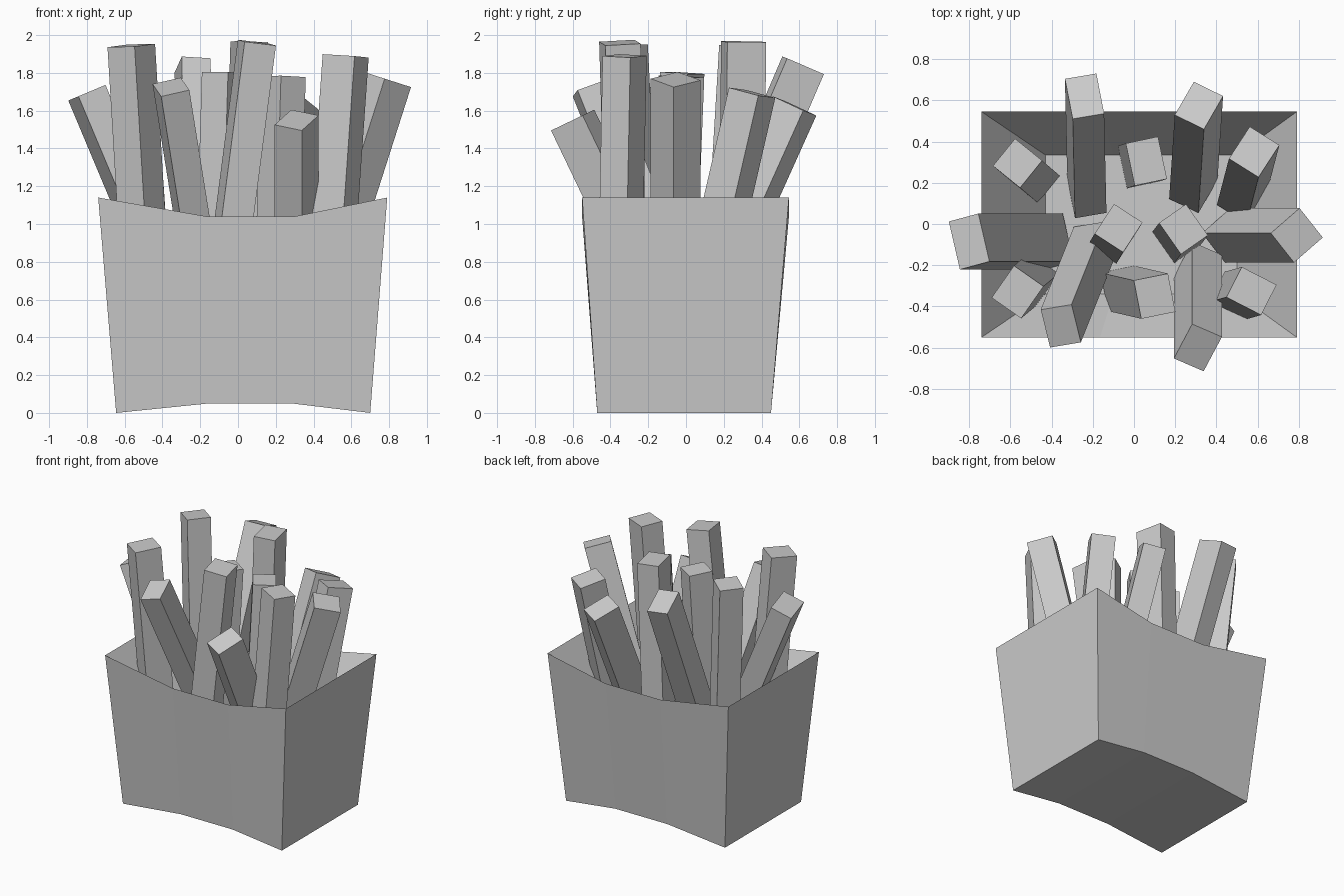
import bpy, bmesh
from math import cos, sin, radians
from mathutils import Vector

if "Cube" in bpy.data.objects:
    bpy.data.objects.remove(bpy.data.objects["Cube"])


def finish(bm, name):
    bmesh.ops.recalc_face_normals(bm, faces=bm.faces)
    me = bpy.data.meshes.new(name)
    bm.to_mesh(me)
    bm.free()
    ob = bpy.data.objects.new(name, me)
    bpy.context.collection.objects.link(ob)
    return ob


# Carton: three arched rings (base, rim, inner floor) bridged and capped
def ring(bm, xs, y0, y1, zs):
    front = [bm.verts.new((x, y0, z)) for x, z in zip(xs, zs)]
    back = [bm.verts.new((x, y1, z)) for x, z in zip(xs, zs)]
    return front + back[::-1]


FLOOR = 0.72
bm = bmesh.new()
base = ring(bm, (-0.645, -0.155, 0.285, 0.70), -0.47, 0.45, (0, 0.05, 0.05, 0))
rim = ring(bm, (-0.74, -0.165, 0.30, 0.79), -0.55, 0.545, (1.14, 1.04, 1.04, 1.14))
floor = ring(bm, (-0.43, -0.10, 0.20, 0.50), -0.34, 0.335, (FLOOR,) * 4)
for lo, hi in ((base, rim), (rim, floor)):
    for i in range(8):
        j = (i + 1) % 8
        bm.faces.new((lo[i], lo[j], hi[j], hi[i]))
for cap in (base, floor):
    for i in range(3):
        bm.faces.new((cap[i], cap[i + 1], cap[6 - i], cap[7 - i]))
finish(bm, "carton")


# Fries: square-cut sticks leaning out of the carton
def fry(name, x, y, z, lean_x, lean_y, yaw, w, d):
    axis = Vector((lean_x, lean_y, 1)).normalized()
    u = Vector((cos(radians(yaw)), sin(radians(yaw)), 0))
    u = (u - axis * u.dot(axis)).normalized()
    v = axis.cross(u)
    top = Vector((x, y, z))
    bottom = top - axis * ((z - FLOOR) / axis.z)
    bm = bmesh.new()
    ends = [[bm.verts.new(c + u * (w / 2 * a) + v * (d / 2 * b))
             for a, b in ((-1, -1), (1, -1), (1, 1), (-1, 1))] for c in (bottom, top)]
    for e in ends:
        bm.faces.new(e)
    for i in range(4):
        j = (i + 1) % 4
        bm.faces.new((ends[0][i], ends[0][j], ends[1][j], ends[1][i]))
    finish(bm, name)


# top centre x, y, z, lean x, lean y, yaw, width, depth
fries = [
    (-0.24, 0.62, 1.84, -0.01, 0.43, 11, 0.155, 0.215),
    (0.315, 0.575, 1.625, 0.03, 0.45, -30, 0.16, 0.20),
    (0.24, -0.025, 1.78, 0.03, 0.04, 35, 0.16, 0.185),
    (-0.075, -0.02, 1.80, 0.03, 0.05, -33, 0.165, 0.173),
    (0.06, 0.305, 1.965, 0.03, 0.01, 12, 0.16, 0.21),
    (0.10, -0.35, 1.96, 0.13, -0.03, 11, 0.17, 0.19),
    (0.57, -0.325, 1.89, 0.07, 0.02, -27, 0.19, 0.165),
    (-0.565, 0.295, 1.94, -0.07, 0.06, 51, 0.17, 0.17),
    (-0.565, -0.33, 1.945, -0.06, -0.05, 55, 0.19, 0.175),
    (0.583, 0.35, 1.695, 0.06, 0.23, -33, 0.17, 0.19),
    (-0.80, -0.085, 1.695, -0.42, 0.0, 13, 0.16, 0.24),
    (0.79, -0.055, 1.765, 0.32, 0.0, -49, 0.185, 0.19),
    (-0.355, -0.495, 1.725, -0.16, -0.40, 14, 0.155, 0.20),
    (0.31, -0.60, 1.55, 0.0, -0.48, -28, 0.16, 0.205),
]
for n, f in enumerate(fries, 1):
    fry(f"fry_{n:02d}", *f)
